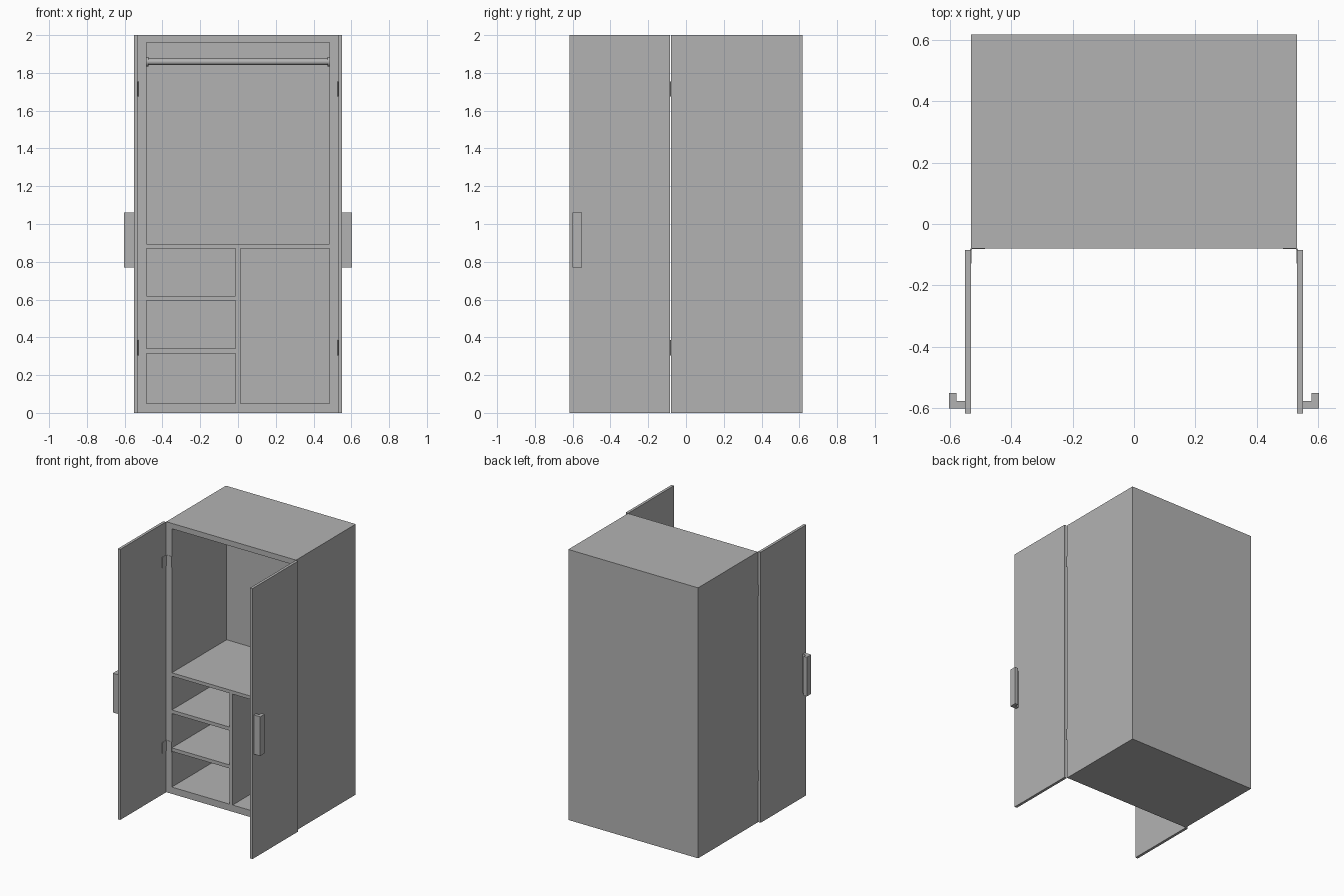
import bpy, math

if "Cube" in bpy.data.objects:
    bpy.data.objects.remove(bpy.data.objects["Cube"], do_unlink=True)

grey = bpy.data.materials.new("plain grey")
grey.use_nodes = True
colour = (0.45, 0.45, 0.45, 1)
grey.diffuse_color = colour
grey.node_tree.nodes["Principled BSDF"].inputs["Base Color"].default_value = colour


def extrude(name, outline, low, high):
    """Prism from an x-y outline, raised from low to high."""
    n = len(outline)
    verts = [(x, y, z) for z in (low, high) for x, y in outline]
    faces = [list(range(n))[::-1], list(range(n, 2 * n))]
    faces += [[i, (i + 1) % n, (i + 1) % n + n, i + n] for i in range(n)]
    mesh = bpy.data.meshes.new(name)
    mesh.from_pydata(verts, [], faces)
    mesh.materials.append(grey)
    obj = bpy.data.objects.new(name, mesh)
    bpy.context.collection.objects.link(obj)
    return obj


def box(name, x, y, z):
    outline = [(x[0], y[0]), (x[1], y[0]), (x[1], y[1]), (x[0], y[1])]
    return extrude(name, outline, *z)


def rod(name, centre, radius, length, turn=(0, 0, 0)):
    bpy.ops.mesh.primitive_cylinder_add(vertices=24, radius=radius, depth=length,
                                        location=centre, rotation=turn)
    obj = bpy.context.object
    obj.name = name
    obj.data.materials.append(grey)
    bpy.ops.object.shade_smooth_by_angle(angle=math.radians(40))


def mirror_x(obj):
    """Add the matching part on the other side."""
    obj.modifiers.new("mirror", "MIRROR").use_axis[0] = True


W, IN = 0.531, 0.485              # outer and inner half width
FRONT, BACK, INNER = -0.08, 0.617, 0.56
FLOOR, CEILING = 0.05, 1.96

# Carcass: one shell with an open front cavity
cabinet = box("cabinet_body", (-W, W), (FRONT, BACK), (0, 2))
cavity = box("cavity_cutter", (-IN, IN), (FRONT - 0.1, INNER), (FLOOR, CEILING))
cavity.hide_render = True
cavity.hide_viewport = True
cut = cabinet.modifiers.new("cavity", "BOOLEAN")
cut.operation = "DIFFERENCE"
cut.solver = "EXACT"
cut.object = cavity
bpy.context.view_layer.objects.active = cabinet
bpy.ops.object.modifier_apply(modifier=cut.name)
bpy.data.objects.remove(cavity, do_unlink=True)

# Shelves and divider
depth = (FRONT, INNER)
box("main_shelf", (-IN, IN), depth, (0.87, 0.895))
box("divider", (-0.014, 0.012), depth, (FLOOR, 0.87))
for name, top in (("upper_small_shelf", 0.62), ("lower_small_shelf", 0.34)):
    box(name, (-IN, -0.014), depth, (top - 0.026, top))

# Hanging rail with end sockets
rail_y, rail_z = 0.24, 1.859
sideways = (0, math.pi / 2, 0)
rod("hanging_rail", (0, rail_y, rail_z), 0.017, 2 * IN, sideways)
for side, s in (("left", 1), ("right", -1)):
    rod(side + "_rail_socket", (s * (IN - 0.005), rail_y, rail_z), 0.024, 0.01, sideways)

# Open doors and their L-shaped handles
mirror_x(box("doors", (W, 0.551), (-0.617, -0.085), (0, 2)))
hook = [(0.551, -0.602), (0.603, -0.602), (0.603, -0.55),
        (0.578, -0.55), (0.578, -0.577), (0.551, -0.577)]
mirror_x(extrude("door_handles", hook, 0.77, 1.06))

# Hinges: a leaf on the body, a leaf on the door and a pin
for level, low in (("lower", 0.305), ("upper", 1.675)):
    z = (low, low + 0.08)
    mirror_x(box(level + "_body_hinge_leaf", (IN, W), (FRONT - 0.002, FRONT), z))
    mirror_x(box(level + "_door_hinge_leaf", (W - 0.002, W), (-0.128, -0.082), z))
    for side, s in (("left", 1), ("right", -1)):
        rod(f"{level}_{side}_hinge_pin", (s * W, -0.083, low + 0.04), 0.003, 0.08)
